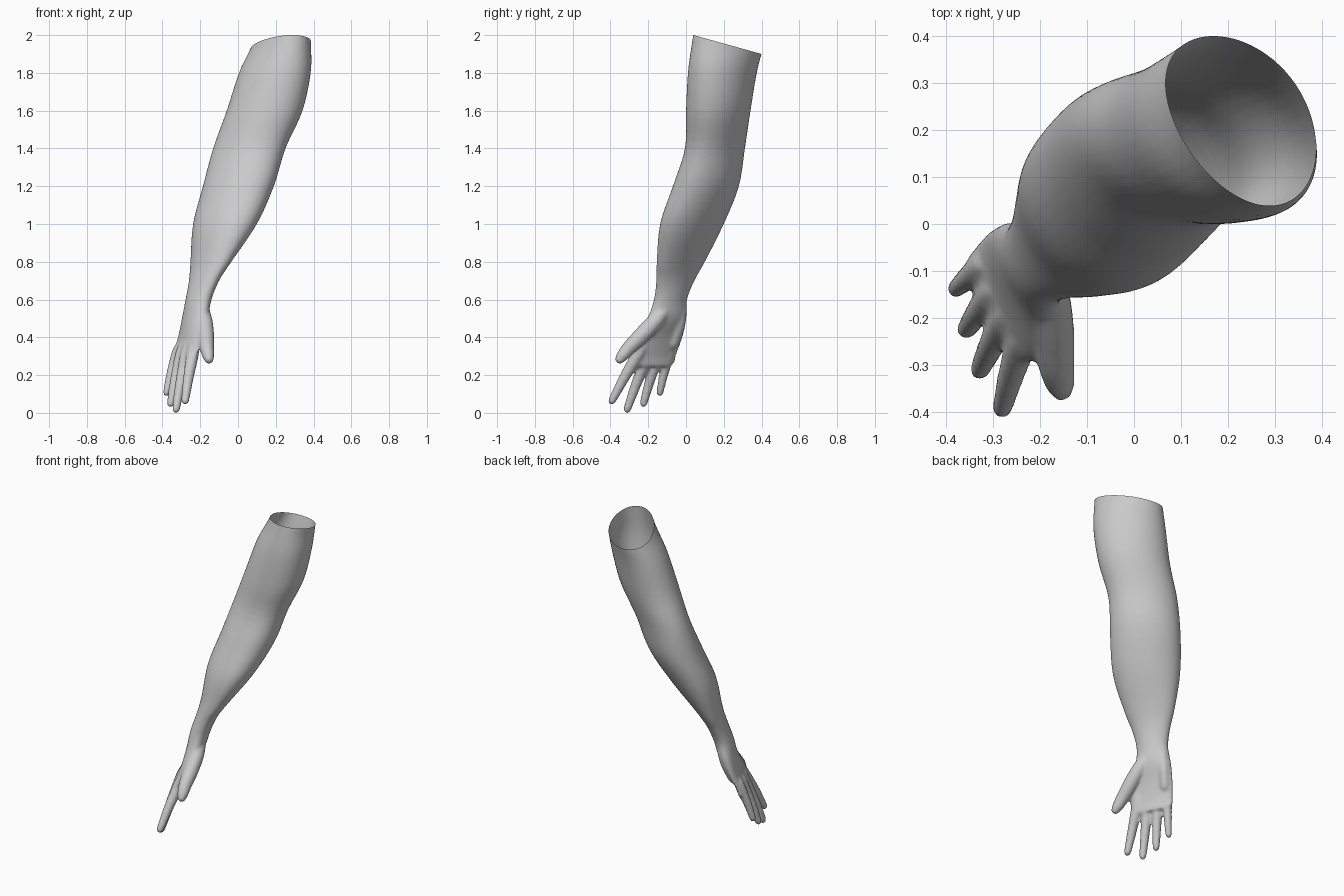
import bpy, bmesh, math
from mathutils import Vector

if "Cube" in bpy.data.objects:
    bpy.data.objects.remove(bpy.data.objects["Cube"])

SEG = 40


def catmull(rows, steps):
    """Smoothly interpolate rows of numbers."""
    out = []
    n = len(rows)
    for i in range(n - 1):
        a, b, c, d = (rows[max(0, min(n - 1, j))] for j in (i - 1, i, i + 1, i + 2))
        for s in range(steps):
            t = s / steps
            out.append([0.5 * (2 * q + (r - p) * t + (2 * p - 5 * q + 4 * r - w) * t * t
                               + (3 * q - p - 3 * r + w) * t ** 3)
                        for p, q, r, w in zip(a, b, c, d)])
    out.append(list(rows[-1]))
    return out


def skin_rings(bm, rings):
    """Bridge closed rings of points into a capped tube."""
    vs = [[bm.verts.new(p) for p in ring] for ring in rings]
    n = len(vs[0])
    for a, b in zip(vs, vs[1:]):
        for i in range(n):
            j = (i + 1) % n
            bm.faces.new((a[i], a[j], b[j], b[i]))
    bm.faces.new(vs[0][::-1])
    bm.faces.new(vs[-1])


def section(row):
    """Horizontal skewed ellipse from its x range, y range and skew."""
    z, x0, x1, y0, y1, k = row
    hx, hy = (x1 - x0) / 2, (y1 - y0) / 2
    m = math.sqrt(max(hy * hy - k * k, 1e-6))
    ring = []
    for i in range(SEG):
        a = 2 * math.pi * i / SEG
        c, s = math.cos(a), math.sin(a)
        ring.append(((x0 + x1) / 2 + hx * c, (y0 + y1) / 2 + k * c + m * s, z))
    return ring


def digit(bm, points):
    """Tapered tube with a rounded tip through (x, y, z, radius) points."""
    path = catmull(points, 6)
    end, prev = Vector(path[-1][:3]), Vector(path[-2][:3])
    r, d = path[-1][3], (end - prev).normalized()
    base = end - d * r
    path = [p for p in path if (Vector(p[:3]) - base).dot(d) < -0.002]
    for a in (0, 25, 50, 70, 85):
        a = math.radians(a)
        path.append([*(base + d * r * math.sin(a)), r * math.cos(a)])
    rings = []
    for i, p in enumerate(path):
        t = Vector(path[min(i + 1, len(path) - 1)][:3]) - Vector(path[max(i - 1, 0)][:3])
        q = t.to_track_quat('Z', 'Y')
        rings.append([Vector(p[:3]) + q @ Vector((p[3] * math.cos(u), p[3] * math.sin(u), 0))
                      for u in (2 * math.pi * j / 16 for j in range(16))])
    skin_rings(bm, rings)


bm = bmesh.new()

# Upper arm, forearm, wrist and palm: z, x range, y range, skew
arm = [
    (2.10, 0.125, 0.385, 0.055, 0.440, -0.065),
    (1.95, 0.075, 0.387, 0.030, 0.412, -0.062),
    (1.80, 0.005, 0.385, 0.010, 0.375, -0.050),
    (1.60, -0.060, 0.342, 0.000, 0.342, -0.040),
    (1.40, -0.132, 0.252, -0.006, 0.312, -0.045),
    (1.20, -0.186, 0.190, -0.070, 0.280, -0.048),
    (1.00, -0.238, 0.100, -0.137, 0.200, -0.060),
    (0.80, -0.252, -0.035, -0.155, 0.100, -0.066),
    (0.70, -0.260, -0.100, -0.158, 0.045, -0.050),
    (0.60, -0.278, -0.140, -0.170, 0.006, -0.035),
    (0.50, -0.297, -0.160, -0.205, 0.002, -0.058),
    (0.40, -0.318, -0.190, -0.268, -0.018, -0.100),
    (0.31, -0.345, -0.215, -0.298, -0.050, -0.104),
    (0.265, -0.348, -0.228, -0.286, -0.062, -0.098),
    (0.245, -0.330, -0.245, -0.250, -0.090, -0.070),
]
skin_rings(bm, [section(r) for r in catmull(arm, 5)])

# Fingers: knuckle, tip, base radius
for knuckle, tip, r in [
    ((-0.240, -0.255, 0.31), (-0.282, -0.402, 0.045), 0.033),
    ((-0.275, -0.205, 0.30), (-0.331, -0.318, 0.000), 0.033),
    ((-0.303, -0.150, 0.30), (-0.360, -0.230, 0.030), 0.032),
    ((-0.325, -0.090, 0.31), (-0.383, -0.142, 0.088), 0.029),
]:
    a, b = Vector(knuckle), Vector(tip)
    mid = a.lerp(b, 0.5) + Vector((-0.003, -0.003, 0))
    digit(bm, [(*(a + (a - b) * 0.2), r * 0.8), (*a, r), (*mid, r * 0.84), (*b, r * 0.62)])

# Thumb
digit(bm, [(-0.200, -0.090, 0.580, 0.035), (-0.178, -0.160, 0.490, 0.043),
           (-0.170, -0.235, 0.410, 0.044), (-0.164, -0.305, 0.340, 0.038),
           (-0.150, -0.366, 0.265, 0.026)])

# Heel of the palm
digit(bm, [(-0.235, -0.020, 0.550, 0.024), (-0.262, -0.040, 0.460, 0.034),
           (-0.300, -0.075, 0.340, 0.028)])

bmesh.ops.recalc_face_normals(bm, faces=bm.faces[:])
mesh = bpy.data.meshes.new("arm_and_hand")
bm.to_mesh(mesh)
bm.free()
obj = bpy.data.objects.new("arm_and_hand", mesh)
bpy.context.collection.objects.link(obj)

# Fuse the parts into one smooth skin
fuse = obj.modifiers.new("fuse", 'REMESH')
fuse.mode = 'VOXEL'
fuse.voxel_size = 0.0085
soft = obj.modifiers.new("soften", 'SMOOTH')
soft.factor = 0.5
soft.iterations = 7
fused = bpy.data.meshes.new_from_object(obj.evaluated_get(bpy.context.evaluated_depsgraph_get()))
obj.modifiers.clear()
obj.data = fused

# Open slanted cut at the shoulder end
bm = bmesh.new()
bm.from_mesh(fused)
bmesh.ops.bisect_plane(bm, geom=bm.verts[:] + bm.edges[:] + bm.faces[:],
                       plane_co=(0, 0.04, 2.0), plane_no=(0, 0.278, 1), clear_outer=True)
for f in bm.faces:
    f.smooth = True
bm.to_mesh(fused)
bm.free()
